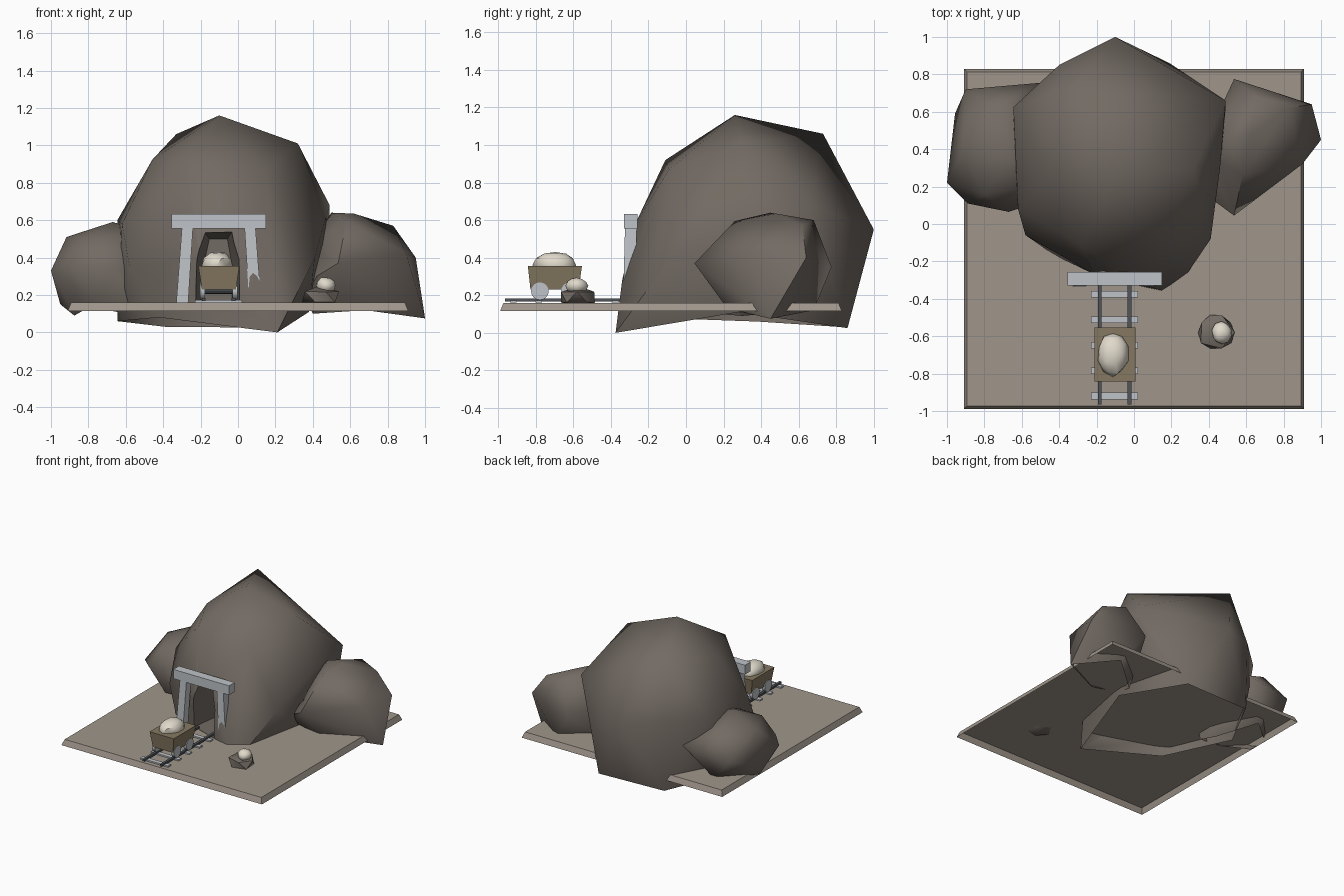
import bpy, bmesh, math, random
from mathutils import Vector

if "Cube" in bpy.data.objects:
    bpy.data.objects.remove(bpy.data.objects["Cube"])

random.seed(4)


def material(name, rgb):
    m = bpy.data.materials.new(name)
    m.diffuse_color = (*rgb, 1)
    m.use_nodes = True
    m.node_tree.nodes["Principled BSDF"].inputs["Base Color"].default_value = m.diffuse_color
    return m


ROCK = material("rock", (0.17, 0.145, 0.125))
DIRT = material("dirt", (0.35, 0.305, 0.26))
WOOD = material("wood", (0.24, 0.19, 0.12))
IRON = material("iron", (0.08, 0.09, 0.10))
STEEL = material("weathered_beam", (0.52, 0.55, 0.58))
ORE = material("ore", (0.75, 0.70, 0.60))


def finish(bm, name, mat=None, smooth=None):
    bmesh.ops.recalc_face_normals(bm, faces=bm.faces[:])
    me = bpy.data.meshes.new(name)
    bm.to_mesh(me)
    bm.free()
    ob = bpy.data.objects.new(name, me)
    bpy.context.collection.objects.link(ob)
    if mat:
        me.materials.append(mat)
    if smooth:
        shade(ob, smooth)
    return ob


def shade(ob, degrees):
    bpy.ops.object.select_all(action='DESELECT')
    ob.select_set(True)
    bpy.context.view_layer.objects.active = ob
    bpy.ops.object.shade_smooth_by_angle(angle=math.radians(degrees))


def open_bottom(ob, limit=-0.6):
    """Remove the downward-facing base so the part is a shell."""
    bm = bmesh.new()
    bm.from_mesh(ob.data)
    faces = [f for f in bm.faces
             if f.normal.z < limit and f.calc_center_median().z < 0.14]
    bmesh.ops.delete(bm, geom=faces, context='FACES')
    bm.to_mesh(ob.data)
    bm.free()


def loft(name, a, b, mat=None):
    """Closed solid between two matching outlines."""
    bm = bmesh.new()
    va, vb = [bm.verts.new(p) for p in a], [bm.verts.new(p) for p in b]
    n = len(a)
    bm.faces.new(va)
    bm.faces.new(vb[::-1])
    for i in range(n):
        j = (i + 1) % n
        bm.faces.new((va[i], vb[i], vb[j], va[j]))
    return finish(bm, name, mat)


def rect(x0, x1, y0, y1, z):
    return [(x0, y0, z), (x1, y0, z), (x1, y1, z), (x0, y1, z)]


def box(name, x0, x1, y0, y1, z0, z1, mat=None):
    return loft(name, rect(x0, x1, y0, y1, z0), rect(x0, x1, y0, y1, z1), mat)


def boulder(name, points):
    bm = bmesh.new()
    for p in points:
        bm.verts.new(p)
    bmesh.ops.convex_hull(bm, input=bm.verts[:])
    loose = [v for v in bm.verts if not v.link_faces]
    bmesh.ops.delete(bm, geom=loose, context='VERTS')
    return finish(bm, name, ROCK)


def lump(name, centre, radii, mat, subdiv=2):
    bm = bmesh.new()
    bmesh.ops.create_icosphere(bm, subdivisions=subdiv, radius=1)
    for v in bm.verts:
        k = random.uniform(0.9, 1.04)
        v.co = Vector([centre[i] + v.co[i] * radii[i] * k for i in range(3)])
    return finish(bm, name, mat, 45)


def cylinder_x(name, x0, x1, y, z, r, sides, mat=None):
    def ring(x):
        return [(x, y + r * math.cos(t * math.tau / sides),
                 z + r * math.sin(t * math.tau / sides)) for t in range(sides)]
    ob = loft(name, ring(x0), ring(x1), mat)
    shade(ob, 40)
    return ob


# Ground slab with sloping rim, open underneath
slab = loft("ground_slab", rect(-.91, .91, -.99, .83, .115),
            rect(-.892, .892, -.972, .812, .16), DIRT)
open_bottom(slab)

# Main hill
hill = boulder("hill", [
    (-.10, .26, 1.16), (-.33, .73, 1.06), (.32, .30, 1.01), (-.457, .25, .925),
    (-.28, -.11, .92), (.15, -.09, .87), (.49, .66, .68), (.49, .62, .54),
    (.46, .30, .58), (.41, -.08, .40), (.21, -.375, 0), (.10, -.34, .28),
    (-.05, -.27, .58), (-.21, -.27, .42), (-.62, .08, .58), (-.58, -.06, .35),
    (-.645, .625, .60), (-.10, 1.0, .55), (-.40, .85, .60), (.19, .86, .025),
    (-.39, .84, .03), (-.645, .38, .06), (.38, .28, .11), (-.42, -.17, .08)])

# Tapered tunnel mouth cut into the hill
ARCH = [(-.14, .162), (-.13, .40), (-.08, .56), (.08, .56), (.12, .40), (.12, .162)]
cutter = loft("tunnel_cutter",
              [(-.105 + x * 1.1, -.5, z) for x, z in ARCH],
              [(-.105 + x * .6, .05, .162 + (z - .162) * .85) for x, z in ARCH])
cutter.hide_render = True
mod = hill.modifiers.new("tunnel", 'BOOLEAN')
mod.operation = 'DIFFERENCE'
mod.solver = 'EXACT'
mod.object = cutter
bpy.context.view_layer.objects.active = hill
bpy.ops.object.modifier_apply(modifier="tunnel")
bpy.data.objects.remove(cutter)
open_bottom(hill)
shade(hill, 55)

# Side boulders, their inner ends buried in the hill
right = boulder("right_boulder", [
    (1.0, .45, .075), (.95, .64, .40), (.83, .62, .57), (.50, .45, .64),
    (.62, .48, .635), (.535, .045, .37), (.58, .26, .595), (.535, .775, .35),
    (.42, .13, .30), (.90, .32, .42), (.65, .68, .60), (.60, .22, .13),
    (.70, .68, .12), (.40, .42, .10), (.36, .40, .45), (.36, .22, .18)])
left = boulder("left_boulder", [
    (-1.0, .22, .33), (-.957, .59, .30), (-.90, .72, .36), (-.50, .755, .40),
    (-.89, .11, .35), (-.67, .065, .35), (-.50, .12, .30), (-.917, .40, .51),
    (-.67, .35, .59), (-.50, .40, .54), (-.80, .16, .50), (-.75, .62, .54),
    (-.875, .32, .09), (-.95, .40, .15), (-.55, .30, .09), (-.70, .62, .12),
    (-.50, .18, .10), (-.75, .13, .16), (-.55, .20, .52)])
for ob, limit in ((right, -.7), (left, -.85)):
    open_bottom(ob, limit)
    shade(ob, 60)

# Tunnel frame: lintel and two leaning posts
MID = -.103
box("lintel", MID - .253, MID + .253, -.33, -.257, .556, .632, STEEL)
for side, name in ((-1, "left_post"), (1, "right_post")):
    a, b = sorted((MID + side * .163, MID + side * .227))
    c, d = sorted((MID + side * .138, MID + side * .197))
    loft(name, rect(a, b, -.335, -.27, .161), rect(c, d, -.325, -.262, .557), STEEL)

# Track
for i in range(5):
    y = -.92 + i * .136
    box(f"sleeper_{i + 1}", -.23, .022, y - .018, y + .018, .161, .172, STEEL)
for x, name in ((-.183, "left_rail"), (-.024, "right_rail")):
    box(name, x - .01, x + .01, -.965, -.25, .168, .184, IRON)

# Cart: tapered tray, axles and wheels
loft("cart_tray", rect(-.193, -.011, -.828, -.572, .23),
     rect(-.212, .007, -.842, -.554, .355), WOOD)
for y, pos in ((-.778, "front"), (-.618, "rear")):
    cylinder_x(f"{pos}_axle", -.19, -.015, y, .22, .014, 8, IRON)
    for x, side in ((-.19, "left"), (-.016, "right")):
        cylinder_x(f"{pos}_{side}_wheel", x - .013, x + .013, y, .222, .047, 16, STEEL)

# Ore heap and loose ore
lump("cart_ore", (-.112, -.695, .36), (.086, .12, .075), ORE)
lump("loose_rock", (.44, -.58, .19), (.115, .11, .065), ROCK, 1)
lump("loose_ore", (.468, -.582, .25), (.054, .06, .048), ORE)
